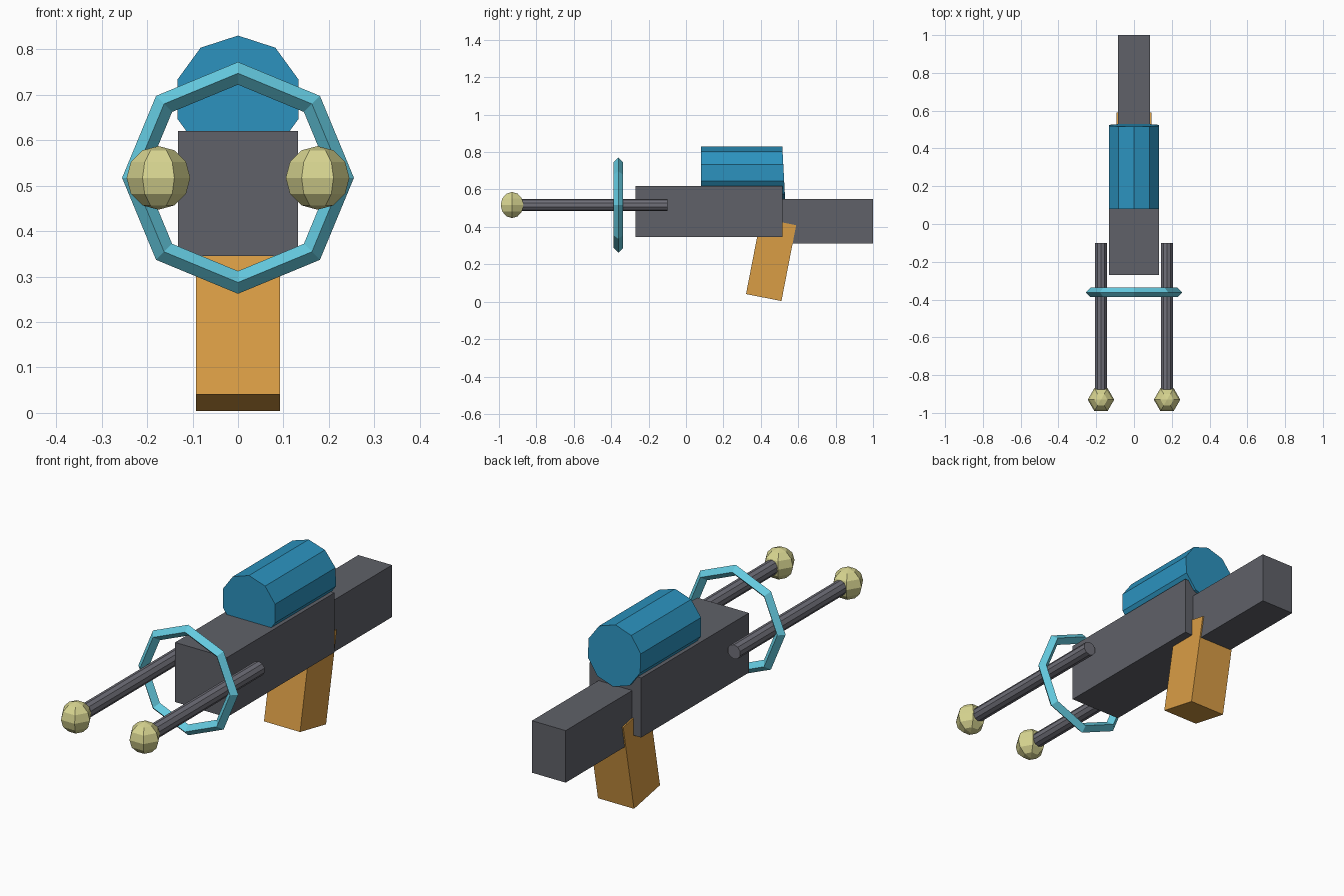
import bpy, bmesh, math
from mathutils import Matrix, Vector

if "Cube" in bpy.data.objects:
    bpy.data.objects.remove(bpy.data.objects["Cube"])


def material(name, rgb):
    m = bpy.data.materials.new(name)
    m.diffuse_color = (*rgb, 1)
    m.use_nodes = True
    m.node_tree.nodes["Principled BSDF"].inputs["Base Color"].default_value = m.diffuse_color
    return m


dark_grey = material("dark_grey", (0.115, 0.12, 0.14))
steel = material("steel_grey", (0.16, 0.16, 0.19))
blue = material("blue", (0.025, 0.29, 0.52))
cyan = material("cyan", (0.13, 0.60, 0.75))
orange = material("orange", (0.70, 0.34, 0.06))
yellow = material("pale_yellow", (0.68, 0.66, 0.28))


def finish(name, bm, mat):
    bmesh.ops.recalc_face_normals(bm, faces=bm.faces)
    me = bpy.data.meshes.new(name)
    bm.to_mesh(me)
    bm.free()
    me.materials.append(mat)
    ob = bpy.data.objects.new(name, me)
    bpy.context.collection.objects.link(ob)
    return ob


def box(name, centre, size, mat, tilt=0):
    bm = bmesh.new()
    bmesh.ops.create_cube(bm, size=1, matrix=Matrix.Translation(centre)
                          @ Matrix.Rotation(math.radians(tilt), 4, 'X')
                          @ Matrix.Diagonal((*size, 1)))
    return finish(name, bm, mat)


def rod_mesh(y0, y1, x, z, radius, sides):
    """Cylinder along y with a vertex pointing straight up."""
    bm = bmesh.new()
    rings = [[bm.verts.new((x + radius * math.sin(math.tau * i / sides), y,
                            z + radius * math.cos(math.tau * i / sides)))
              for i in range(sides)] for y in (y0, y1)]
    for ring in rings:
        bm.faces.new(ring)
    for i in range(sides):
        j = (i + 1) % sides
        bm.faces.new((rings[0][i], rings[0][j], rings[1][j], rings[1][i]))
    return bm


# Body, stock and slanted grip
box("body", (0, 0.1225, 0.4825), (0.264, 0.785, 0.275), dark_grey)
box("stock", (0, 0.75, 0.43), (0.172, 0.5, 0.24), dark_grey)
box("grip", (0, 0.455, 0.225), (0.184, 0.193, 0.413), orange, tilt=-11)

# Ten-sided canister on top, its rear end leaning slightly outward at the bottom
bm = rod_mesh(0.08, 0.515, 0, 0.69, 0.14, 10)
for v in bm.verts:
    if v.co.y > 0.3:
        v.co.y += 0.015 * (0.83 - v.co.z) / 0.28
finish("canister", bm, blue)

# Prongs with faceted ball tips
for side, x in (("left", -0.175), ("right", 0.175)):
    finish(side + "_prong", rod_mesh(-0.92, -0.1, x, 0.517, 0.033, 10), steel)
    bm = bmesh.new()
    bmesh.ops.create_uvsphere(bm, u_segments=6, v_segments=6, radius=0.07,
                              matrix=Matrix.Translation((x, -0.93, 0.517))
                              @ Matrix.Rotation(math.pi / 2, 4, 'Z'))
    finish(side + "_ball_tip", bm, yellow)

# Eight-sided ring with a diamond cross-section
bm = bmesh.new()
rings = []
for i in range(8):
    a = math.tau * i / 8
    out = Vector((math.sin(a), 0, math.cos(a)))
    rings.append([bm.verts.new(Vector((0, -0.362 + dy, 0.517)) + out * (0.23 + dr))
                  for dr, dy in ((0.025, 0), (0, 0.025), (-0.025, 0), (0, -0.025))])
for i in range(8):
    a, b = rings[i], rings[(i + 1) % 8]
    for k in range(4):
        n = (k + 1) % 4
        bm.faces.new((a[k], a[n], b[n], b[k]))
finish("ring", bm, cyan)
